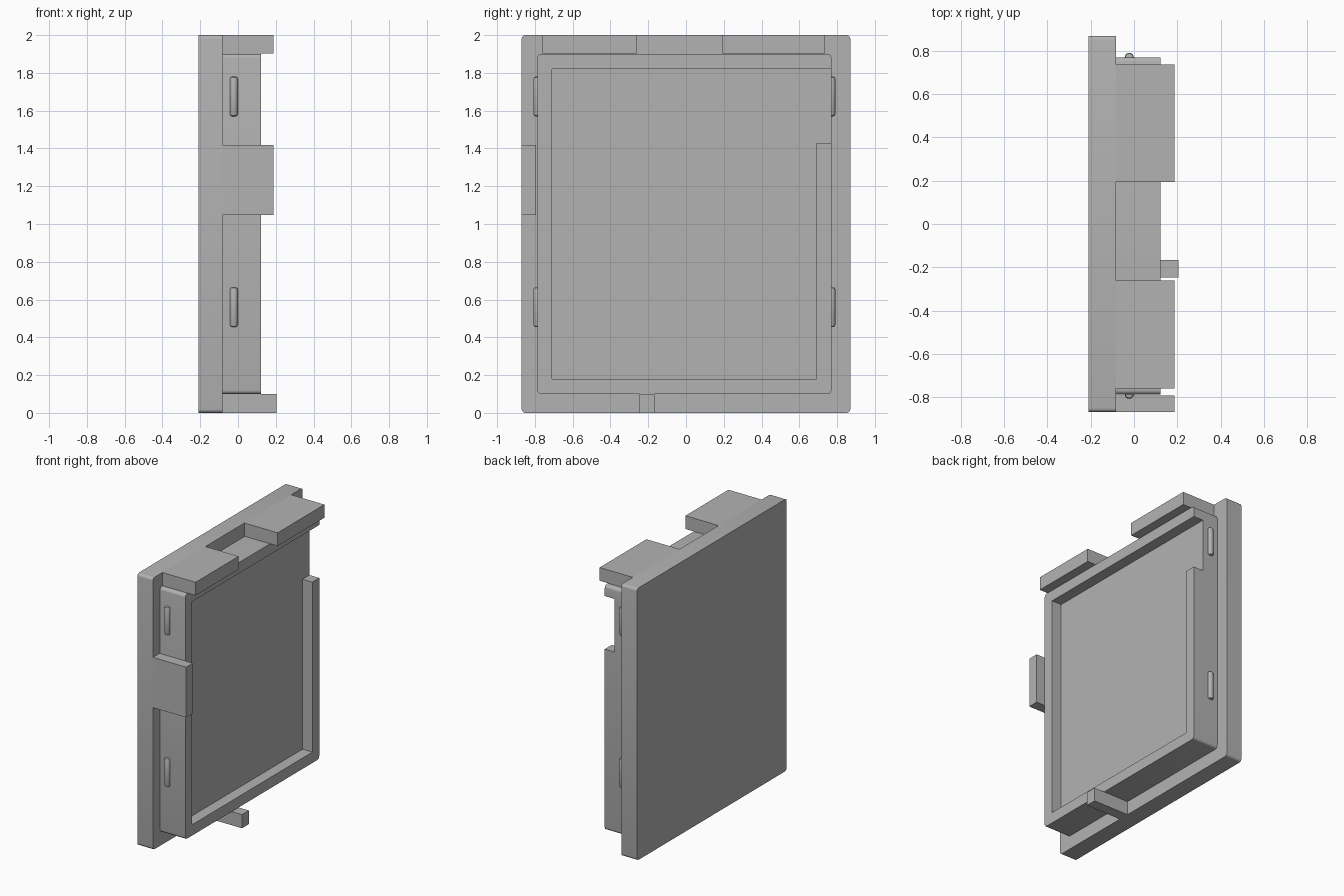
import bpy
import bmesh
import math

cube = bpy.data.objects.get("Cube")
if cube:
    bpy.data.objects.remove(cube, do_unlink=True)

# Single grey plastic
GREY = (0.45, 0.45, 0.45, 1.0)
plastic = bpy.data.materials.new("grey plastic")
plastic.use_nodes = True
plastic.diffuse_color = GREY
plastic.node_tree.nodes["Principled BSDF"].inputs["Base Color"].default_value = GREY


def prism(name, x0, x1, outline, radius=0.0):
    """Extrude a (y, z) outline along x, optionally rounding its long corners."""
    bm = bmesh.new()
    face = bm.faces.new([bm.verts.new((x0, y, z)) for y, z in outline])
    moved = bmesh.ops.extrude_face_region(bm, geom=[face])["geom"]
    verts = [v for v in moved if isinstance(v, bmesh.types.BMVert)]
    bmesh.ops.translate(bm, verts=verts, vec=(x1 - x0, 0, 0))
    if radius:
        corners = [e for e in bm.edges if abs(e.verts[0].co.x - e.verts[1].co.x) > 1e-5]
        bmesh.ops.bevel(bm, geom=corners, offset=radius, segments=4,
                        profile=0.5, affect='EDGES')
    bmesh.ops.recalc_face_normals(bm, faces=bm.faces)
    return finish(name, bm)


def finish(name, bm):
    mesh = bpy.data.meshes.new(name)
    bm.to_mesh(mesh)
    bm.free()
    mesh.materials.append(plastic)
    obj = bpy.data.objects.new(name, mesh)
    bpy.context.collection.objects.link(obj)
    return obj


def smooth(obj):
    bpy.ops.object.select_all(action='DESELECT')
    obj.select_set(True)
    bpy.context.view_layer.objects.active = obj
    bpy.ops.object.shade_smooth_by_angle(angle=math.radians(35))


def rect(y0, y1, z0, z1):
    return [(y0, z0), (y1, z0), (y1, z1), (y0, z1)]


BACK, SEAT, RIM, FLOOR, TAB = -0.21, -0.083, 0.122, 0.042, 0.187

# Back plate
smooth(prism("back_plate", BACK, SEAT, rect(-0.87, 0.87, 0, 2), 0.02))

# Raised tray, with a shallow pocket that opens through the upper +y wall
tray = prism("tray", SEAT, RIM, rect(-0.787, 0.77, 0.1, 1.9), 0.02)
pocket = prism("pocket_cutter", FLOOR, RIM + 0.1,
               [(-0.71, 0.18), (0.69, 0.18), (0.69, 1.43),
                (0.85, 1.43), (0.85, 1.82), (-0.71, 1.82)])
pocket.hide_render = True
cut = tray.modifiers.new("pocket", 'BOOLEAN')
cut.operation = 'DIFFERENCE'
cut.solver = 'EXACT'
cut.object = pocket
bpy.context.view_layer.objects.active = tray
bpy.ops.object.modifier_apply(modifier=cut.name)
bpy.data.objects.remove(pocket, do_unlink=True)
smooth(tray)

# Locating tabs around the edge
prism("top_tab_front", SEAT, TAB, rect(-0.76, -0.26, 1.903, 2))
prism("top_tab_back", SEAT, TAB, rect(0.193, 0.737, 1.903, 2))
prism("side_tab", SEAT, TAB, rect(-0.87, -0.793, 1.048, 1.418))
prism("bottom_tab", SEAT, 0.205, rect(-0.247, -0.167, 0, 0.1))

# Rounded snap ridges on both side walls
for side, wall in (("front", -0.787), ("back", 0.77)):
    for level, z in (("lower", 0.56), ("upper", 1.675)):
        bm = bmesh.new()
        bmesh.ops.create_cone(bm, cap_ends=True, segments=20,
                              radius1=0.021, radius2=0.021, depth=0.21)
        rims = [e for e in bm.edges if abs(e.verts[0].co.z - e.verts[1].co.z) < 1e-5]
        bmesh.ops.bevel(bm, geom=rims, offset=0.012, segments=2,
                        profile=0.5, affect='EDGES')
        ridge = finish(f"{level}_{side}_snap_ridge", bm)
        ridge.location = (-0.022, wall, z)
        smooth(ridge)
